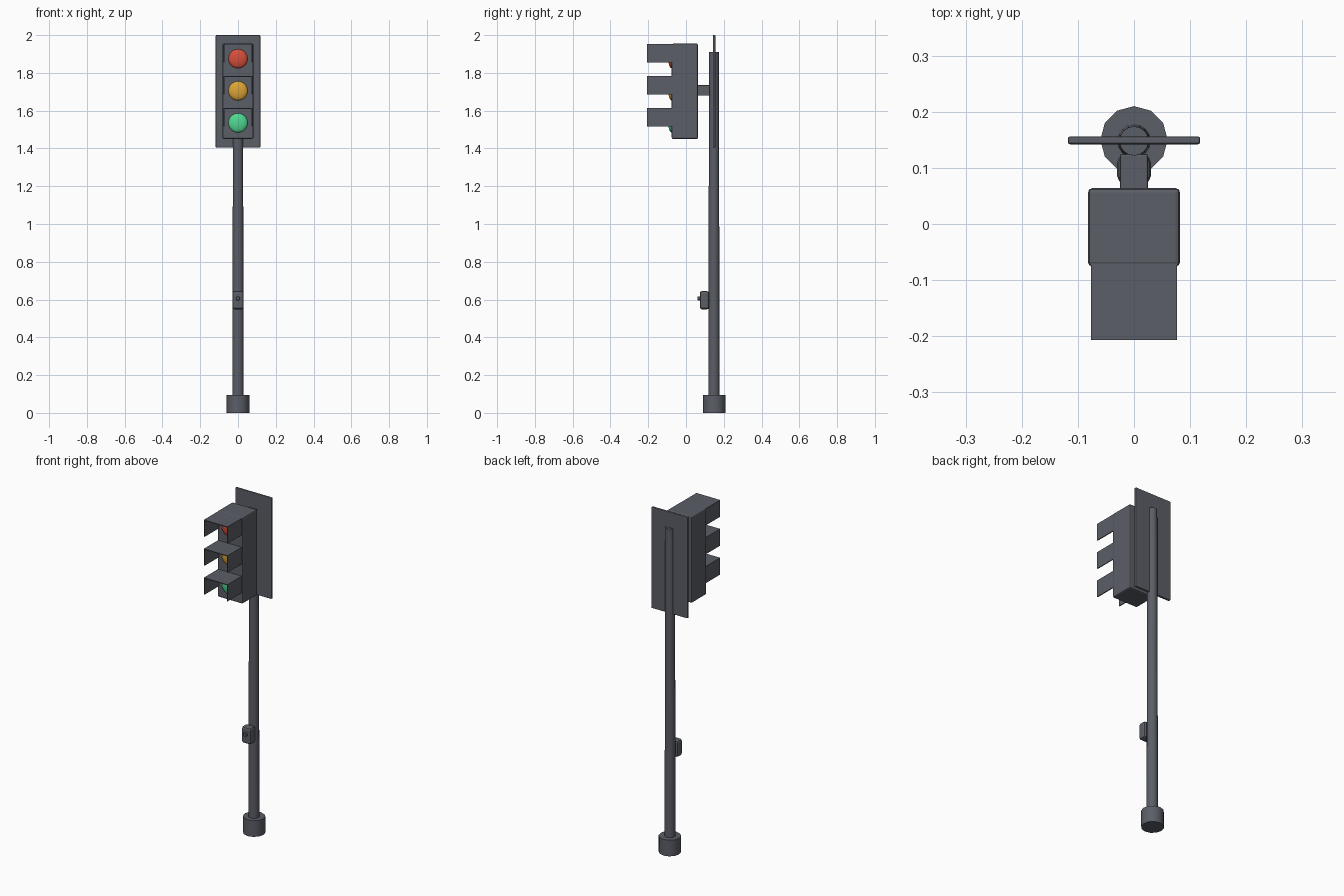
import bpy, bmesh, math
from mathutils import Matrix

cube = bpy.data.objects.get("Cube")
if cube:
    bpy.data.objects.remove(cube, do_unlink=True)


def material(name, rgb):
    m = bpy.data.materials.new(name)
    m.use_nodes = True
    m.diffuse_color = (*rgb, 1)
    m.node_tree.nodes["Principled BSDF"].inputs["Base Color"].default_value = (*rgb, 1)
    return m


grey = material("dark_grey", (0.105, 0.112, 0.135))
lamps = [("red", material("signal_red", (0.68, 0.075, 0.04))),
         ("amber", material("signal_amber", (0.72, 0.37, 0.035))),
         ("green", material("signal_green", (0.08, 0.68, 0.28)))]


def finish(name, bm, mat, bevel=0, smooth=False):
    bmesh.ops.recalc_face_normals(bm, faces=bm.faces)
    mesh = bpy.data.meshes.new(name)
    bm.to_mesh(mesh)
    bm.free()
    mesh.materials.append(mat)
    ob = bpy.data.objects.new(name, mesh)
    bpy.context.collection.objects.link(ob)
    if bevel:
        mod = ob.modifiers.new("Bevel", "BEVEL")
        mod.width, mod.segments = bevel, 2
    if smooth:
        bpy.ops.object.select_all(action="DESELECT")
        ob.select_set(True)
        bpy.context.view_layer.objects.active = ob
        bpy.ops.object.shade_smooth_by_angle(angle=math.radians(40))
    return ob


def box(name, lo, hi, bevel=0):
    bm = bmesh.new()
    size = [b - a for a, b in zip(lo, hi)]
    mid = [(a + b) / 2 for a, b in zip(lo, hi)]
    bmesh.ops.create_cube(bm, size=1, matrix=Matrix.Translation(mid) @ Matrix.Diagonal((*size, 1)))
    return finish(name, bm, grey, bevel)


def cylinder(name, centre, r1, r2, depth, sides, along_y=False, bevel=0):
    bm = bmesh.new()
    turn = Matrix.Rotation(math.pi / 2 if along_y else 0, 4, "X")
    bmesh.ops.create_cone(bm, cap_ends=True, segments=sides, radius1=r1, radius2=r2,
                          depth=depth, matrix=Matrix.Translation(centre) @ turn)
    return finish(name, bm, grey, bevel, smooth=True)


POLE_Y = 0.148

# Footing and tapered pole
cylinder("base", (0, POLE_Y + 0.002, 0.0475), 0.06, 0.06, 0.095, 12)
cylinder("pole", (0, POLE_Y, 1.0), 0.03, 0.026, 1.82, 16)

# Backing board, lamp housing and bracket
box("backplate", (-0.118, 0.142, 1.405), (0.118, 0.156, 2.0), 0.004)
box("housing", (-0.082, -0.076, 1.45), (0.082, 0.064, 1.955), 0.008)
box("bracket", (-0.025, 0.06, 1.68), (0.025, 0.125, 1.735), 0.004)

# Pedestrian push button
box("button_box", (-0.03, 0.073, 0.548), (0.03, 0.122, 0.645), 0.012)
cylinder("push_button", (0, 0.069, 0.606), 0.011, 0.011, 0.014, 12, along_y=True, bevel=0.002)


def hood(name, top):
    # Inverted U profile swept forward from the housing
    w, h, t = 0.077, 0.099, 0.005
    half = [(w, top - h), (w, top), (w - t, top - h), (w - t, top - t)]
    outer_b, outer_t, inner_b, inner_t = half
    right = [outer_b, outer_t]
    profile = right + [(-x, z) for x, z in reversed(right)]
    profile += [(-x, z) for x, z in (inner_b, inner_t)] + [inner_t, inner_b]
    bm = bmesh.new()
    face = bm.faces.new([bm.verts.new((x, -0.207, z)) for x, z in profile])
    out = bmesh.ops.extrude_face_region(bm, geom=[face])
    verts = [v for v in out["geom"] if isinstance(v, bmesh.types.BMVert)]
    bmesh.ops.translate(bm, verts=verts, vec=(0, 0.137, 0))
    finish(name, bm, grey)


# Three domed lenses, each under a hood
for i, (name, mat) in enumerate(lamps):
    z = 1.875 - 0.17 * i
    bm = bmesh.new()
    bmesh.ops.create_uvsphere(bm, u_segments=20, v_segments=12, radius=0.051,
                              matrix=Matrix.Translation((0, -0.076, z))
                              @ Matrix.Diagonal((1, 0.35, 1, 1))
                              @ Matrix.Rotation(math.pi / 2, 4, "X"))
    finish(name + "_lens", bm, mat, smooth=True)
    hood(name + "_hood", z + 0.079)
